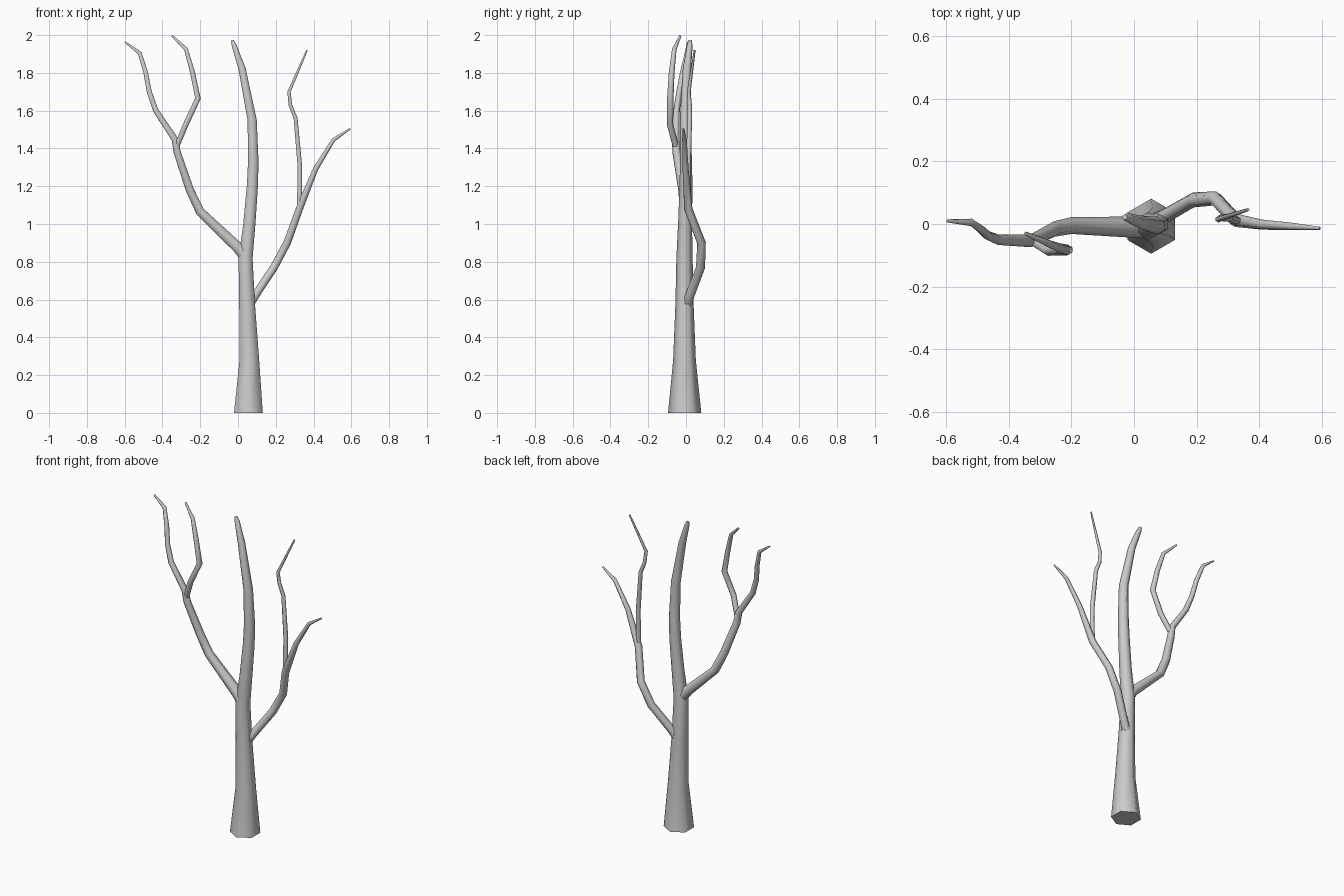
import bpy, bmesh, math
from mathutils import Vector

SIDES = 6

def limb(name, pts):
    """Tapered six-sided tube through (x, y, z, radius) points."""
    bm = bmesh.new()
    P = [Vector(p[:3]) for p in pts]
    rings = []
    for i, p in enumerate(P):
        a = (P[i] - P[i - 1]).normalized() if i > 0 else Vector()
        b = (P[i + 1] - P[i]).normalized() if i < len(P) - 1 else Vector()
        t = (a + b).normalized()
        if p.z == 0:
            t = Vector((0, 0, 1))          # flat foot on the ground
        u = (Vector((0, 1, 0)) - t * t.y).normalized()
        v = t.cross(u)
        r = pts[i][3]
        rings.append([bm.verts.new(p + r * (u * math.cos(k * math.tau / SIDES) + v * math.sin(k * math.tau / SIDES)))
                      for k in range(SIDES)])
    for r0, r1 in zip(rings, rings[1:]):
        for k in range(SIDES):
            j = (k + 1) % SIDES
            bm.faces.new((r0[k], r0[j], r1[j], r1[k]))
    bm.faces.new(rings[0][::-1])
    bm.faces.new(rings[-1])
    me = bpy.data.meshes.new(name)
    bm.to_mesh(me)
    bm.free()
    ob = bpy.data.objects.new(name, me)
    bpy.context.collection.objects.link(ob)
    bpy.context.view_layer.objects.active = ob
    ob.select_set(True)
    bpy.ops.object.shade_smooth_by_angle(angle=math.radians(65))
    ob.select_set(False)

# Trunk
limb("trunk", [(.055, -.007, 0, .088), (.06, -.008, .28, .06), (.048, -.008, .58, .048),
               (.04, -.008, .82, .043), (.06, -.005, 1.0, .037), (.076, 0, 1.2, .034),
               (.081, 0, 1.33, .032), (.075, -.005, 1.55, .028), (.022, .005, 1.82, .022),
               (-.02, .02, 1.945, .015), (-.03, .022, 1.972, .009)])

# Right side: main branch and its upright fork
limb("right_branch", [(.05, 0, .56, .03), (.09, .02, .62, .025), (.19, .077, .77, .024), (.26, .082, .9, .023),
                      (.325, .012, 1.08, .022), (.41, -.002, 1.29, .016), (.505, -.008, 1.445, .012),
                      (.595, -.014, 1.505, .005)])
limb("right_fork", [(.325, .01, 1.07, .015), (.328, .012, 1.3, .014), (.305, .02, 1.56, .012),
                    (.277, .02, 1.63, .011), (.27, .015, 1.7, .010), (.365, .046, 1.92, .005)])

# Left side: main branch and its inner fork
limb("left_branch", [(.045, -.01, .82, .036), (0, -.01, .875, .034), (-.2, -.005, 1.065, .027),
                     (-.255, -.016, 1.18, .025), (-.322, -.05, 1.38, .022), (-.335, -.054, 1.45, .02),
                     (-.435, -.05, 1.6, .017), (-.47, -.036, 1.7, .015), (-.488, -.018, 1.8, .014),
                     (-.52, .005, 1.905, .012), (-.597, .01, 1.963, .005)])
limb("left_fork", [(-.325, -.054, 1.41, .016), (-.275, -.085, 1.53, .017), (-.212, -.083, 1.665, .017),
                   (-.24, -.076, 1.8, .015), (-.275, -.062, 1.925, .012), (-.348, -.03, 1.996, .006)])
